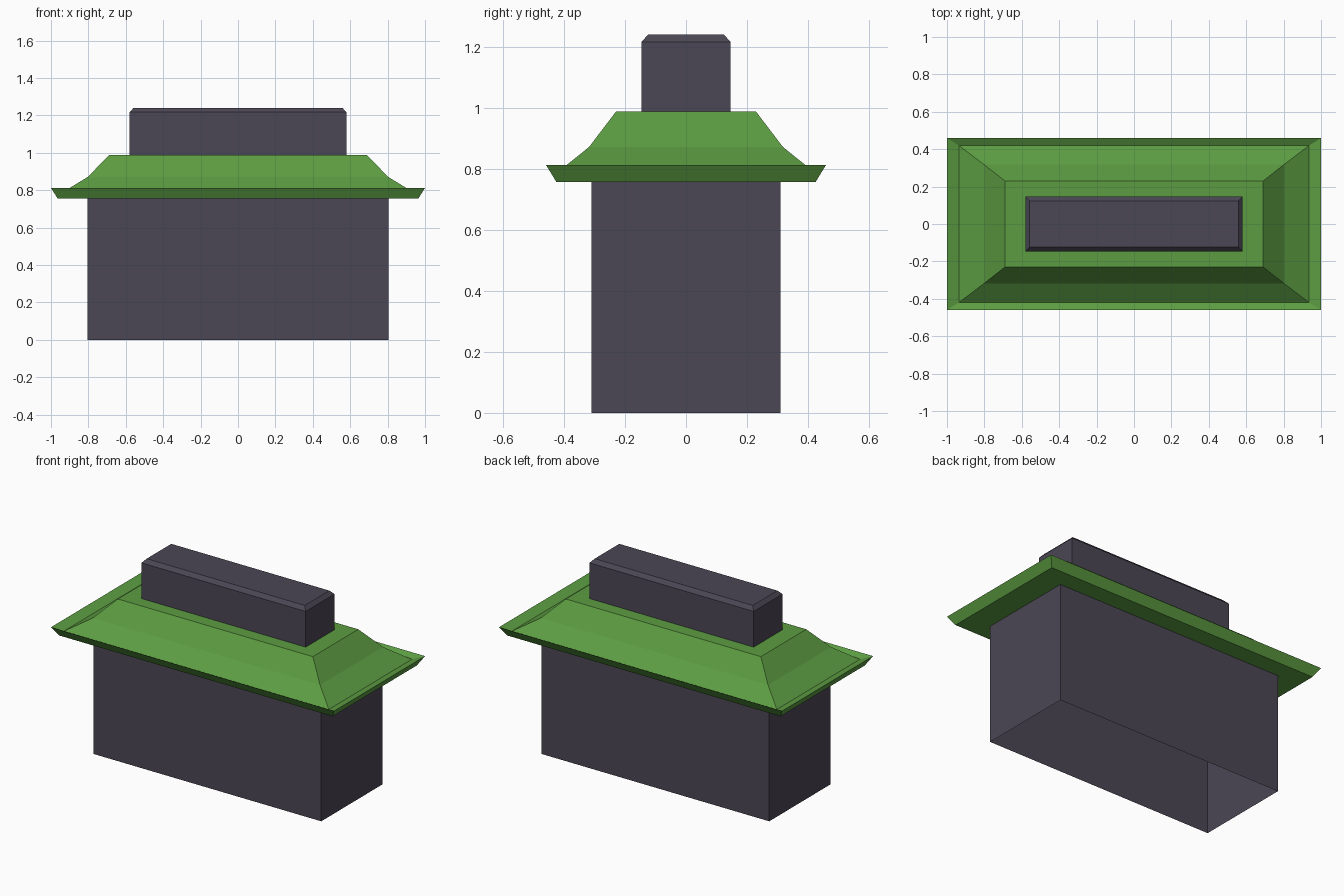
import bpy, bmesh

if "Cube" in bpy.data.objects:
    bpy.data.objects.remove(bpy.data.objects["Cube"])


def material(name, rgb):
    m = bpy.data.materials.new(name)
    m.diffuse_color = (*rgb, 1.0)
    m.use_nodes = True
    m.node_tree.nodes["Principled BSDF"].inputs["Base Color"].default_value = m.diffuse_color
    return m


def loft(name, rings, mat, cap_top=False):
    """Skin a stack of centred rectangles given as (half x, half y, z)."""
    bm = bmesh.new()
    loops = [[bm.verts.new((sx * x, sy * y, z))
              for sx, sy in ((-1, -1), (1, -1), (1, 1), (-1, 1))]
             for x, y, z in rings]
    for lo, hi in zip(loops, loops[1:]):
        for i in range(4):
            j = (i + 1) % 4
            bm.faces.new((lo[i], lo[j], hi[j], hi[i]))
    if cap_top:
        bm.faces.new(loops[-1])
    mesh = bpy.data.meshes.new(name)
    bm.to_mesh(mesh)
    bm.free()
    mesh.materials.append(mat)
    obj = bpy.data.objects.new(name, mesh)
    bpy.context.collection.objects.link(obj)
    return obj


slate = material("slate grey", (0.070, 0.063, 0.090))
green = material("roof green", (0.107, 0.335, 0.054))

# Walls, open at the bottom
loft("walls", [(0.805, 0.31, 0.0), (0.805, 0.31, 0.757)], slate)

# Roof: underside, flared rim, shallow gutter, two-pitch slope, flat top
loft("roof", [
    (0.805, 0.31, 0.757),
    (0.965, 0.425, 0.757),
    (1.0, 0.459, 0.813),
    (0.935, 0.419, 0.791),
    (0.802, 0.318, 0.872),
    (0.689, 0.229, 0.989),
], green, cap_top=True)

# Long chimney block with a chamfered top
loft("chimney", [
    (0.58, 0.146, 0.989),
    (0.58, 0.146, 1.217),
    (0.558, 0.124, 1.241),
], slate, cap_top=True)
